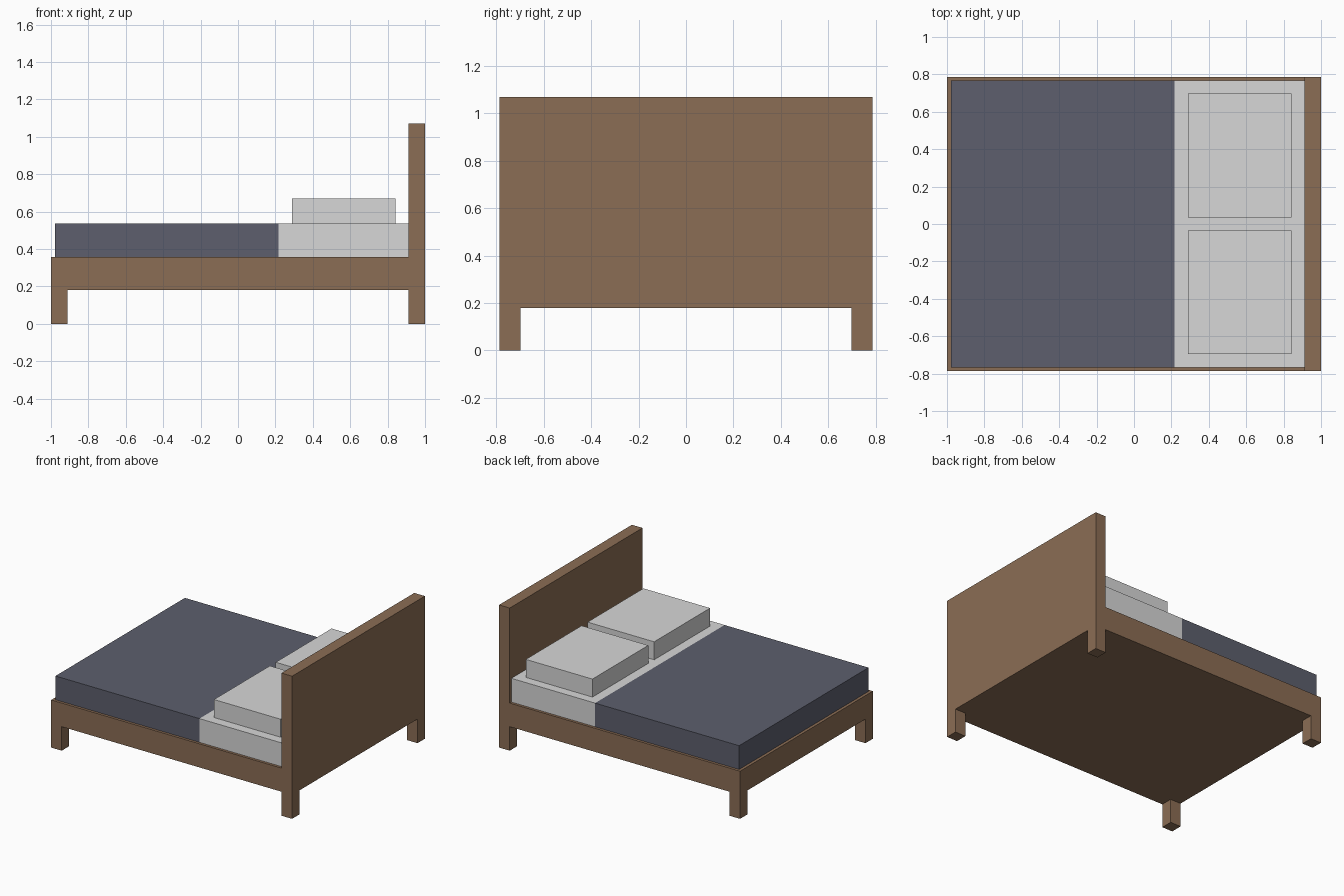
import bpy, bmesh

if "Cube" in bpy.data.objects:
    bpy.data.objects.remove(bpy.data.objects["Cube"])


def material(name, rgb):
    m = bpy.data.materials.new(name)
    m.diffuse_color = (*rgb, 1.0)
    m.use_nodes = True
    m.node_tree.nodes["Principled BSDF"].inputs["Base Color"].default_value = m.diffuse_color
    return m


WOOD = material("brown wood", (0.258, 0.153, 0.089))
BLANKET = material("slate blue blanket", (0.109, 0.114, 0.153))
LINEN = material("white linen", (0.68, 0.68, 0.68))


def box(name, lo, hi, mat):
    """Axis-aligned box between two corners."""
    bm = bmesh.new()
    bmesh.ops.create_cube(bm, size=1)
    for v in bm.verts:
        v.co = [hi[i] if v.co[i] > 0 else lo[i] for i in range(3)]
    mesh = bpy.data.meshes.new(name)
    bm.to_mesh(mesh)
    bm.free()
    mesh.materials.append(mat)
    obj = bpy.data.objects.new(name, mesh)
    bpy.context.collection.objects.link(obj)
    return obj


W = 0.787        # half width of the bed
RAIL = 0.18      # underside of the frame
DECK = 0.357     # top of the frame
TOP = 0.535      # top of the mattress
LEG = 0.088      # leg and headboard thickness

# Frame and headboard
box("bed_frame", (-1, -W, RAIL), (1 - LEG, W, DECK), WOOD)
box("headboard", (1 - LEG, -W, RAIL), (1, W, 1.07), WOOD)

# Four corner legs
for end, x in (("foot", -1), ("head", 1 - LEG)):
    for side, y in (("front", -W), ("back", W - LEG)):
        box(f"{end}_{side}_leg", (x, y, 0), (x + LEG, y + LEG, RAIL), WOOD)

# Mattress, cut where the blanket ends and coloured on either side
mattress = box("mattress", (-0.978, -0.767, DECK), (1 - LEG, 0.767, TOP), LINEN)
mattress.data.materials.append(BLANKET)
bm = bmesh.new()
bm.from_mesh(mattress.data)
bmesh.ops.bisect_plane(bm, geom=bm.verts[:] + bm.edges[:] + bm.faces[:],
                       plane_co=(0.217, 0, 0), plane_no=(1, 0, 0))
for f in bm.faces:
    f.material_index = 1 if f.calc_center_median().x < 0.217 else 0
bm.to_mesh(mattress.data)
bm.free()

# Two pillows
for name, y in (("front_pillow", -0.696), ("back_pillow", 0.036)):
    box(name, (0.288, y, TOP), (0.841, y + 0.662, 0.67), LINEN)
